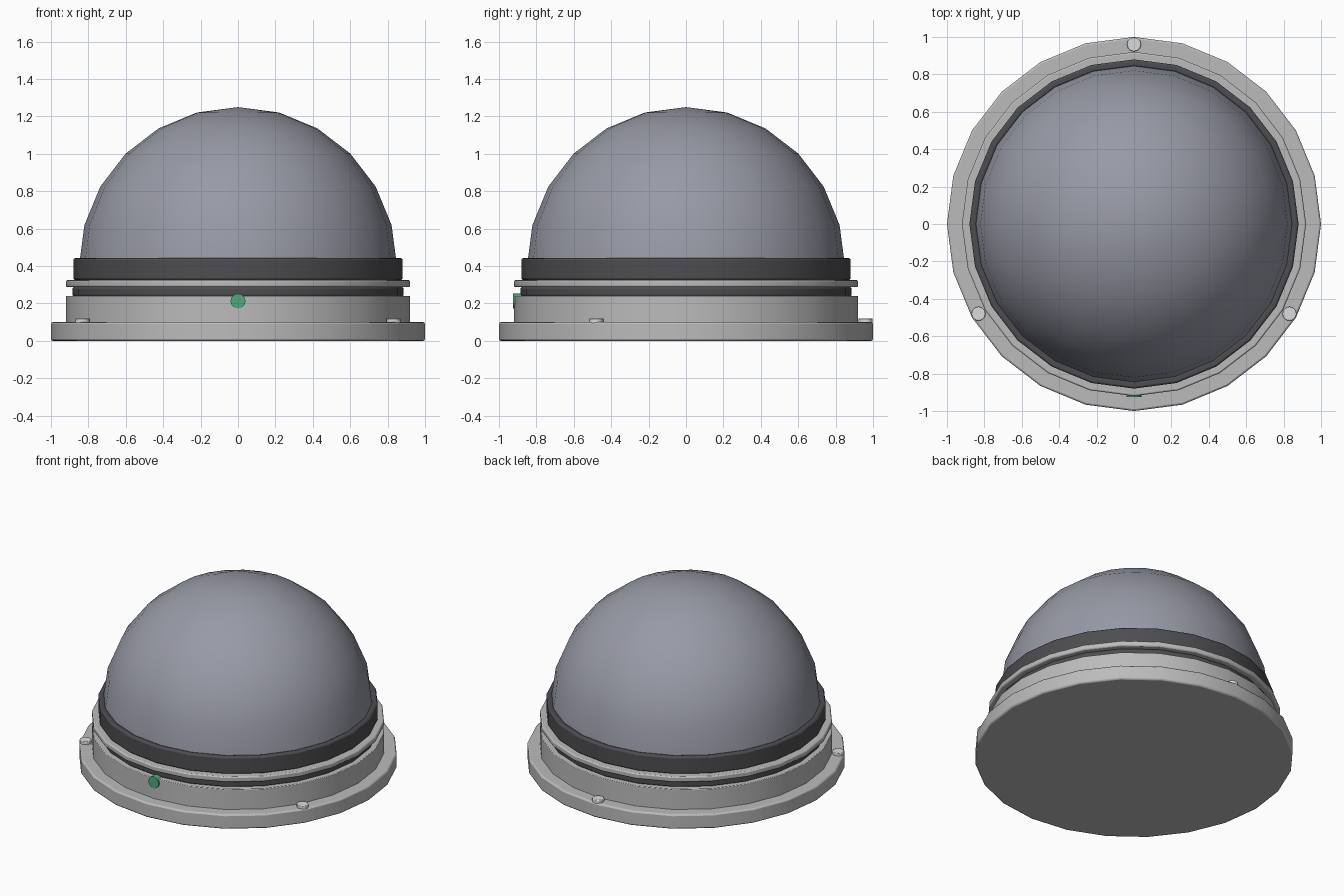
import bpy, bmesh
from math import pi, sin, cos, radians
from mathutils import Matrix

if "Cube" in bpy.data.objects:
    bpy.data.objects.remove(bpy.data.objects["Cube"])


def material(name, rgb):
    m = bpy.data.materials.new(name)
    m.diffuse_color = (*rgb, 1)
    m.use_nodes = True
    m.node_tree.nodes["Principled BSDF"].inputs["Base Color"].default_value = m.diffuse_color
    return m


rubber = material("dark_rubber", (0.075, 0.075, 0.08))
metal = material("light_metal", (0.5, 0.5, 0.5))
glass = material("smoked_dome", (0.31, 0.32, 0.38))
green = material("green_light", (0.07, 0.4, 0.2))
steel = material("screw_steel", (0.7, 0.71, 0.73))


def finish(name, bm, mat, bevel=0, segments=2):
    bmesh.ops.recalc_face_normals(bm, faces=bm.faces)
    mesh = bpy.data.meshes.new(name)
    bm.to_mesh(mesh)
    bm.free()
    mesh.materials.append(mat)
    ob = bpy.data.objects.new(name, mesh)
    bpy.context.collection.objects.link(ob)
    bpy.ops.object.select_all(action='DESELECT')
    ob.select_set(True)
    bpy.context.view_layer.objects.active = ob
    bpy.ops.object.shade_smooth_by_angle(angle=radians(35))
    if bevel:
        mod = ob.modifiers.new("soft_edges", 'BEVEL')
        mod.width = bevel
        mod.segments = segments
        mod.limit_method = 'ANGLE'
        mod.angle_limit = radians(40)
    return ob


def disc(name, r, z0, z1, mat, bevel=0.01, sides=24, matrix=Matrix()):
    bm = bmesh.new()
    place = matrix @ Matrix.Translation((0, 0, (z0 + z1) / 2))
    bmesh.ops.create_cone(bm, cap_ends=True, segments=sides, radius1=r,
                          radius2=r, depth=z1 - z0, matrix=place)
    return finish(name, bm, mat, bevel)


def ring(name, r_in, r_out, z0, z1, mat, bevel=0.01, sides=24):
    bm = bmesh.new()
    loops = []
    for i in range(sides):
        a = 2 * pi * i / sides
        loops.append([bm.verts.new((r * cos(a), r * sin(a), z)) for r, z in
                      ((r_in, z0), (r_out, z0), (r_out, z1), (r_in, z1))])
    for i in range(sides):
        a, b = loops[i], loops[(i + 1) % sides]
        for j in range(4):
            k = (j + 1) % 4
            bm.faces.new((a[j], b[j], b[k], a[k]))
    return finish(name, bm, mat, bevel)


# stacked base
disc("base_flange", 1.0, 0, 0.10, metal)
disc("base_collar", 0.92, 0.09, 0.24, metal, 0.004)
disc("gasket", 0.885, 0.235, 0.29, rubber, 0.012)
disc("clamp_ring", 0.92, 0.287, 0.325, metal, 0.008)
ring("dome_seal", 0.842, 0.88, 0.325, 0.443, rubber)

# dome: upper half of a sphere
bm = bmesh.new()
bmesh.ops.create_uvsphere(bm, u_segments=24, v_segments=12, radius=0.85,
                          matrix=Matrix.Translation((0, 0, 0.4)))
bmesh.ops.delete(bm, geom=[v for v in bm.verts if v.co.z < 0.39], context='VERTS')
finish("dome", bm, glass)

# three flange screws
for i in range(3):
    a = pi / 2 + i * 2 * pi / 3
    disc(f"screw_{i + 1}", 0.038, 0.09, 0.12, steel, 0.004, 12,
         Matrix.Translation((0.96 * cos(a), 0.96 * sin(a), 0)))

# front indicator light
disc("indicator_light", 0.04, 0.88, 0.925, green, 0, 12,
     Matrix.Translation((0, 0, 0.213)) @ Matrix.Rotation(pi / 2, 4, 'X'))
